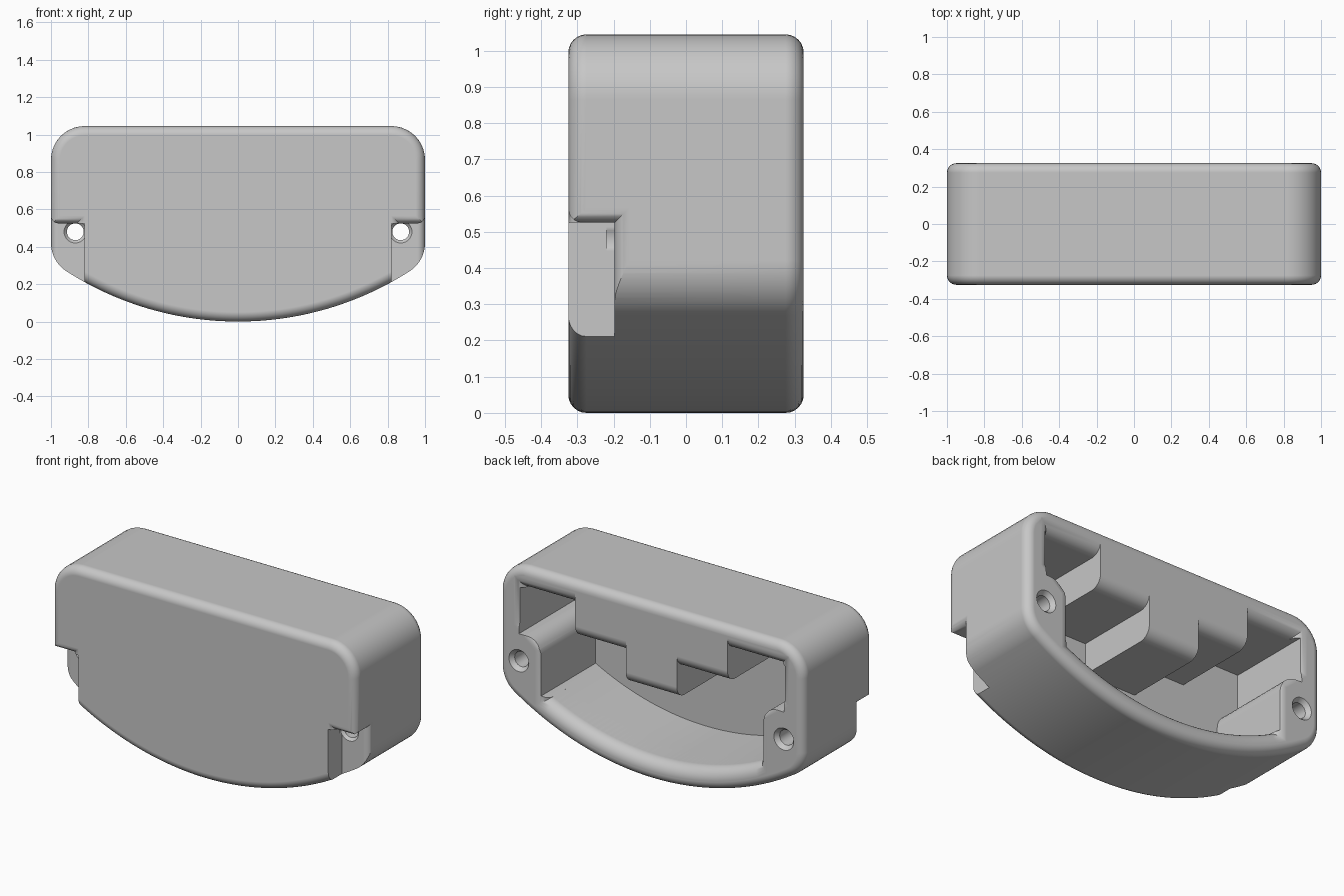
import bpy, bmesh
from math import sin, cos, pi, radians, degrees, asin
from mathutils import Vector

cube = bpy.data.objects.get("Cube")
if cube:
    bpy.data.objects.remove(cube, do_unlink=True)

HALF_DEPTH = 0.325
EDGE = 0.05                    # outer edge rounding
RIM = 0.07                     # rounding of the cavity rim
NOTCH_LIP = 0.04               # rounding of the notch edges
ARC_Z = 1.7                    # centre height of the curved underside

grey = bpy.data.materials.new("light_grey")
grey.use_nodes = True
grey.diffuse_color = (0.57, 0.57, 0.57, 1)
grey.node_tree.nodes["Principled BSDF"].inputs["Base Color"].default_value = (0.57, 0.57, 0.57, 1)


def arc(cx, cz, r, a0, a1, n=10):
    """Points on an arc, angles in degrees."""
    angles = [radians(a0 + (a1 - a0) * i / n) for i in range(n + 1)]
    return [(cx + r * cos(a), cz + r * sin(a)) for a in angles]


def bottom_arc(r, x):
    """Curved underside from the middle out to a given x."""
    return arc(0, ARC_Z, r, -90, degrees(asin(x / r)) - 90, 24)


def offset(points, d):
    """Mitred outward offset of a counter-clockwise outline."""
    out = []
    for i, p in enumerate(points):
        p = Vector(p)
        a = (p - Vector(points[i - 1])).normalized()
        b = (Vector(points[(i + 1) % len(points)]) - p).normalized()
        na, nb = Vector((a.y, -a.x)), Vector((b.y, -b.x))
        out.append(p + (na + nb) * d / (1 + na.dot(nb)))
    return out


def loft(name, outline, stations, axis="Y"):
    """Solid through offset copies of an outline at (position, offset) stations."""
    bm = bmesh.new()
    rings = []
    for pos, d in stations:
        pts = offset(outline, d)
        rings.append([bm.verts.new((u, pos, v) if axis == "Y" else (pos, u, v)) for u, v in pts])
    n = len(outline)
    for r0, r1 in zip(rings, rings[1:]):
        for i in range(n):
            bm.faces.new((r0[i], r0[(i + 1) % n], r1[(i + 1) % n], r1[i]))
    bm.faces.new(rings[0])
    bm.faces.new(rings[-1])
    bmesh.ops.recalc_face_normals(bm, faces=bm.faces)
    mesh = bpy.data.meshes.new(name)
    bm.to_mesh(mesh)
    bm.free()
    mesh.materials.append(grey)
    ob = bpy.data.objects.new(name, mesh)
    bpy.context.collection.objects.link(ob)
    return ob


def mirrored(half):
    """Close a right-half outline (bottom to top) across x = 0."""
    return half + [(-x, z) for x, z in reversed(half) if x > 1e-4]


def flare(end, sign, r, n=8):
    """Stations widening a cutter with a rounded lip towards a face."""
    steps = [pi / 2 * i / n for i in range(n + 1)]
    st = [(end - sign * r * (1 - sin(t)), r * (1 - cos(t))) for t in steps]
    return st + [(end + sign * 0.1, r)]


def combine(target, other, operation):
    other.hide_render = True
    mod = target.modifiers.new("combine", "BOOLEAN")
    mod.operation, mod.solver, mod.object = operation, "EXACT", other
    bpy.context.view_layer.objects.active = target
    bpy.ops.object.modifier_apply(modifier=mod.name)
    bpy.data.objects.remove(other, do_unlink=True)


# Outer housing: flat top, rounded corners, curved underside
R = 0.18
corner_x = 1 - R
corner_z = ARC_Z - ((ARC_Z - R) ** 2 - corner_x ** 2) ** 0.5
tangent = degrees(asin(corner_x / (ARC_Z - R))) - 90
half = bottom_arc(ARC_Z, corner_x * ARC_Z / (ARC_Z - R))
half += arc(corner_x, corner_z, R, tangent, 0)[1:]
half += arc(corner_x, 1.045 - R, R, 0, 90)
steps = [pi / 2 * i / 6 for i in range(7)]
front = [(-HALF_DEPTH + EDGE * (1 - cos(t)), -EDGE * (1 - sin(t))) for t in steps]
back = [(-y, d) for y, d in reversed(front)]
housing = loft("housing", mirrored(half), front + back)

# Cavity open to the back, narrowed by a screw boss on each side
INNER, WALL_X, BOSS_X, CEILING = 1.575, 0.87, 0.73, 0.91
half = bottom_arc(INNER, BOSS_X) + arc(BOSS_X + 0.1, 0.54, 0.1, 180, 90, 8)
half += [(WALL_X, 0.64), (WALL_X, CEILING)]
combine(housing, loft("cavity_cutter", mirrored(half), [(-0.195, 0), (0.4, 0)]), "DIFFERENCE")

# Rounded rim of the cavity
half = bottom_arc(INNER, BOSS_X - 0.035) + [(BOSS_X - 0.035, 0.6)]
half += [(WALL_X - 0.035, 0.72), (WALL_X - 0.035, CEILING)]
rim = [(0.1, 0)] + flare(HALF_DEPTH, 1, RIM)
combine(housing, loft("rim_cutter", mirrored(half), rim), "DIFFERENCE")

# Stepped block hanging from the ceiling, with rounded lower back edges
for half_width, bottom in ((0.5, 0.715), (0.168, 0.53)):
    side = [(-0.25, bottom)] + arc(HALF_DEPTH - RIM, bottom + RIM, RIM, -90, 0, 8)
    side += [(HALF_DEPTH, 0.99), (-0.25, 0.99)]
    block = loft("hanging_block", side, [(-half_width, 0), (half_width, 0)], "X")
    combine(housing, block, "UNION")

for side in (1, -1):
    # Front corner notch, with rounded lips on its outer side and on its top
    box = [(-0.5, -0.2), (-0.197, -0.2), (-0.197, 0.525), (-0.5, 0.525)]
    stations = [(side * x, d) for x, d in [(0.82, 0)] + flare(1, 1, NOTCH_LIP)]
    combine(housing, loft("notch_cutter", box, stations, "X"), "DIFFERENCE")
    xs = sorted((side * (0.82 + NOTCH_LIP), side * 1.2))
    box = [(xs[0], -0.2), (xs[1], -0.2), (xs[1], 0.525), (xs[0], 0.525)]
    lip = [(-0.25, 0)] + flare(-HALF_DEPTH, -1, NOTCH_LIP)
    combine(housing, loft("notch_lip_cutter", box, lip), "DIFFERENCE")
    # Screw hole, countersunk at both ends
    circle = arc(side * 0.87, 0.48, 0.045, 0, 360, 32)[:-1]
    hole = [(-0.22, 0.015), (-0.197, 0.015), (-0.182, 0), (0.3, 0), (0.325, 0.02), (0.35, 0.02)]
    combine(housing, loft("screw_hole_cutter", circle, hole), "DIFFERENCE")

# Smooth curves, crisp edges and even flats
bpy.ops.object.select_all(action="DESELECT")
housing.select_set(True)
bpy.context.view_layer.objects.active = housing
bpy.ops.object.shade_smooth_by_angle(angle=radians(30))
normals = housing.modifiers.new("even_flats", "WEIGHTED_NORMAL")
normals.keep_sharp = True
normals.weight = 100
